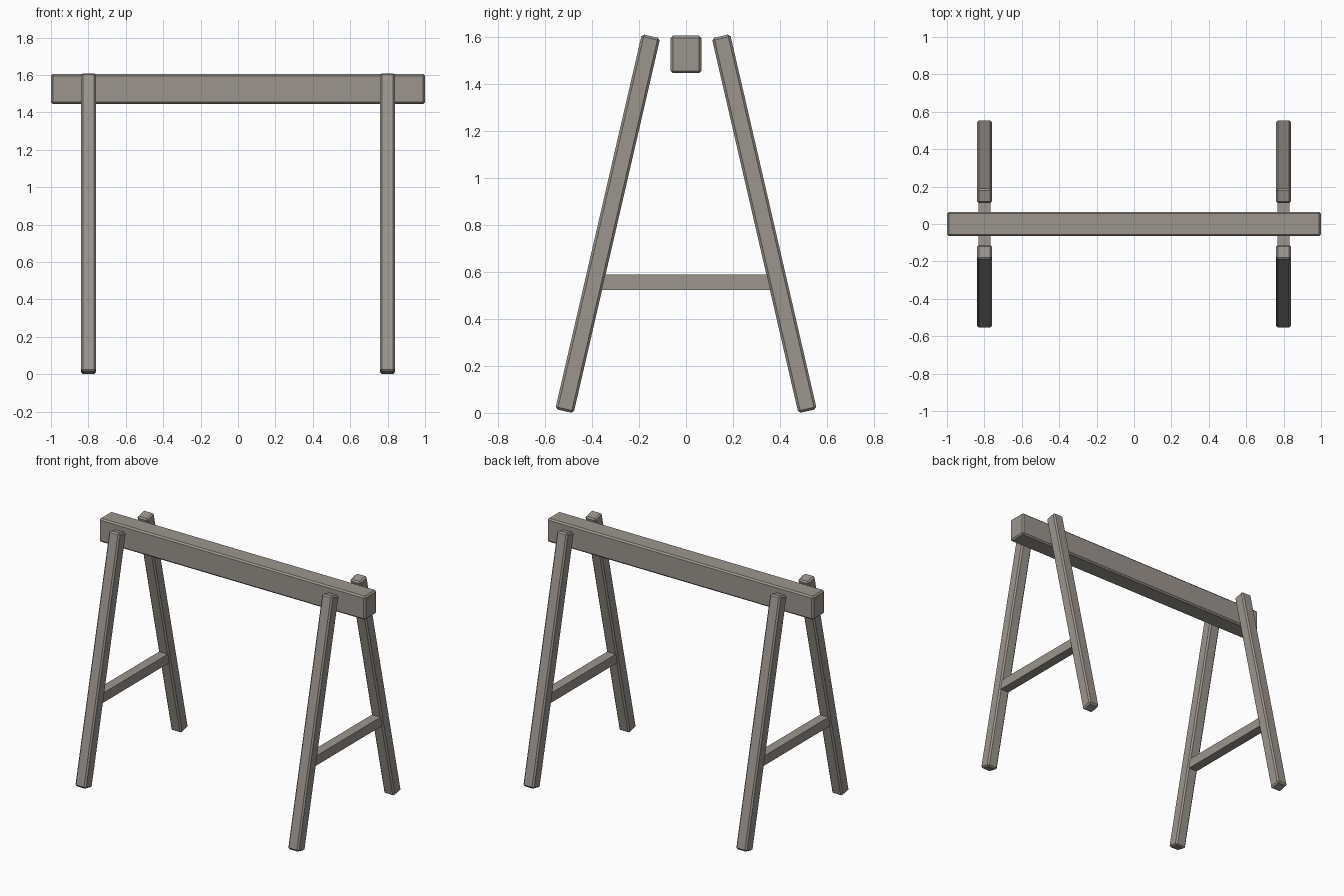
import bpy, math

if "Cube" in bpy.data.objects:
    bpy.data.objects.remove(bpy.data.objects["Cube"])

wood = bpy.data.materials.new("weathered grey wood")
wood.diffuse_color = (0.33, 0.30, 0.27, 1)
wood.use_nodes = True
wood.node_tree.nodes["Principled BSDF"].inputs["Base Color"].default_value = wood.diffuse_color


def timber(name, size, loc, tilt=0.0, chamfer=0.0):
    """Rectangular timber, optionally tilted about x and chamfered."""
    bpy.ops.mesh.primitive_cube_add(size=1, location=loc)
    ob = bpy.context.object
    ob.name = name
    ob.scale = size
    bpy.ops.object.transform_apply(location=False, rotation=False, scale=True)
    ob.rotation_euler.x = tilt
    ob.data.materials.append(wood)
    if chamfer:
        mod = ob.modifiers.new("chamfer", 'BEVEL')
        mod.width = chamfer
        mod.segments = 1
    return ob


# Top beam
timber("top_beam", (2.0, 0.13, 0.16), (0, 0, 1.525), chamfer=0.01)

# Two A-frames: a pair of splayed legs joined by a cross brace
for sx, side in ((-1, "left"), (1, "right")):
    for sy, face in ((-1, "front"), (1, "back")):
        timber(f"{face}_{side}_leg", (0.08, 0.08, 1.637),
               (sx * 0.8, sy * 0.333, 0.805),
               tilt=sy * math.radians(13), chamfer=0.01)
    timber(f"{side}_cross_brace", (0.065, 0.72, 0.065), (sx * 0.8, 0, 0.556))
